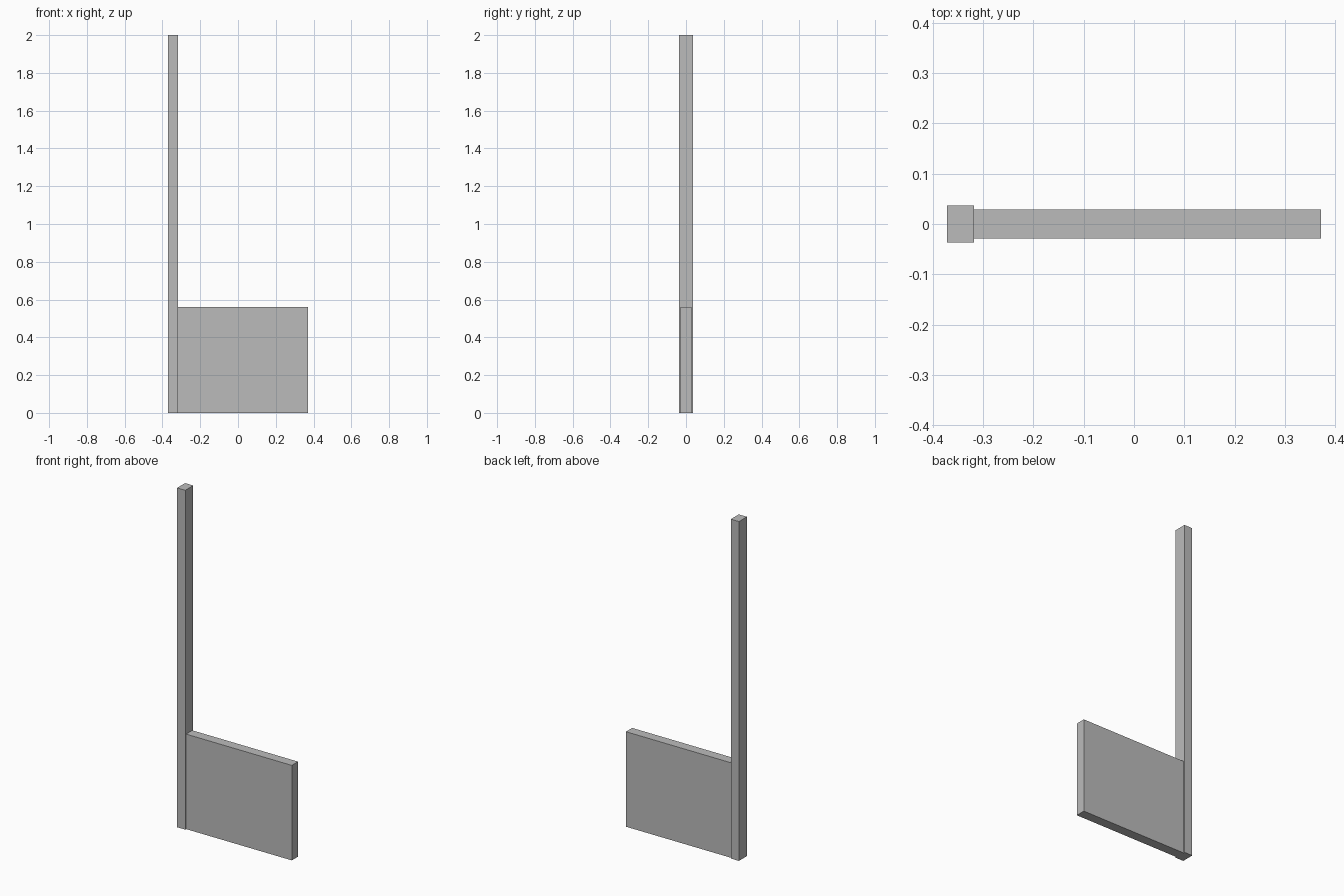
import bpy

# Remove the default cube
cube = bpy.data.objects.get("Cube")
if cube:
    bpy.data.objects.remove(cube, do_unlink=True)

# Single flat grey
grey = bpy.data.materials.new("plain_grey")
grey.use_nodes = True
colour = (0.5, 0.5, 0.5, 1.0)
grey.diffuse_color = colour
grey.node_tree.nodes["Principled BSDF"].inputs["Base Color"].default_value = colour


def box(name, low, high):
    """Flat-shaded box between two opposite corners."""
    centre = [(a + b) / 2 for a, b in zip(low, high)]
    size = [b - a for a, b in zip(low, high)]
    bpy.ops.mesh.primitive_cube_add(size=1, location=centre)
    part = bpy.context.object
    part.name = part.data.name = name
    part.scale = size
    bpy.ops.object.transform_apply(location=False, rotation=False, scale=True)
    part.data.materials.append(grey)
    return part


# Tall post on the right side
box("post", (-0.371, -0.037, 0), (-0.318, 0.037, 2))

# Low panel butted against the post
box("panel", (-0.318, -0.029, 0), (0.371, 0.029, 0.56))
